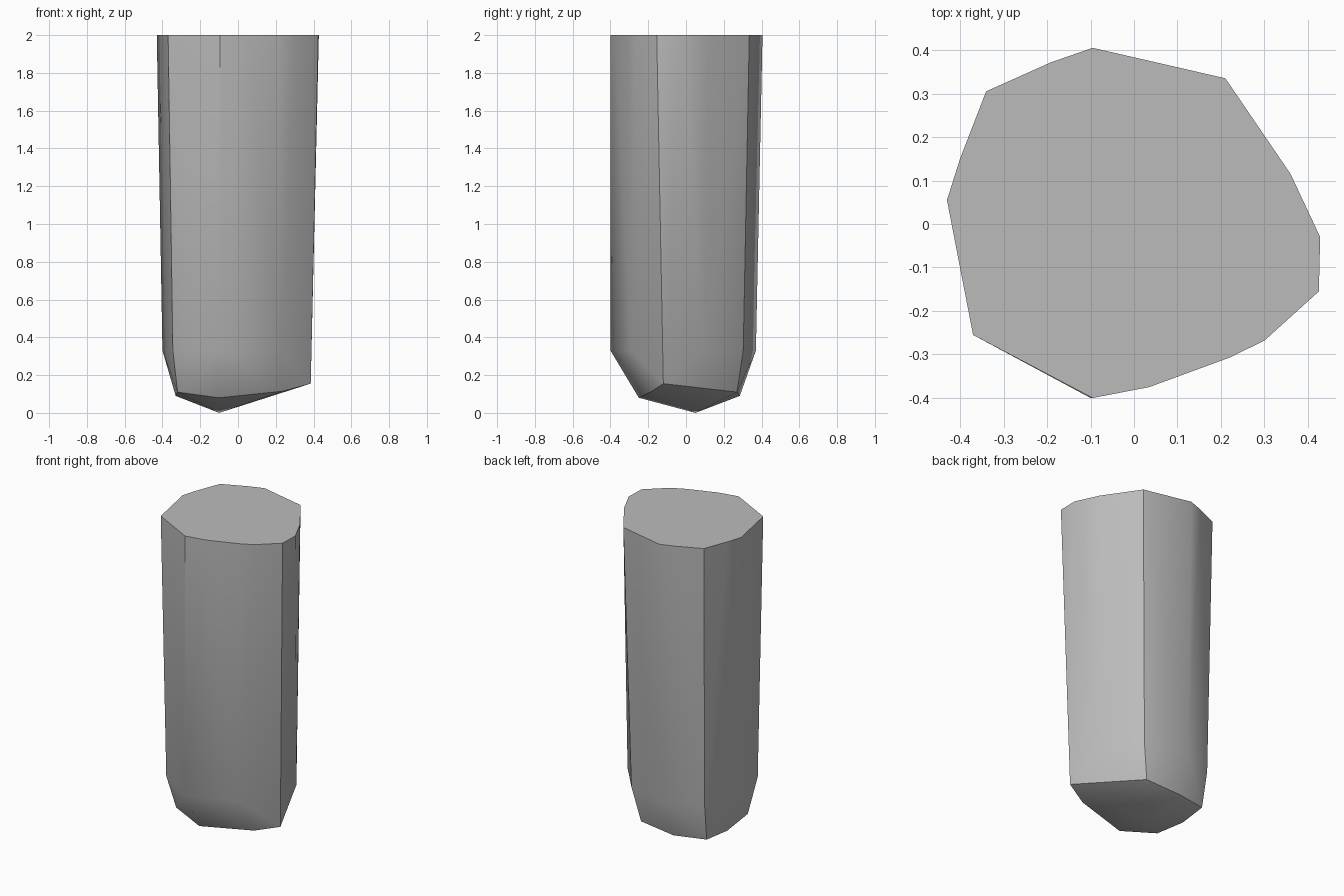
import bpy, bmesh, math

cube = bpy.data.objects.get("Cube")
if cube:
    bpy.data.objects.remove(cube, do_unlink=True)

# Grey stone
stone = bpy.data.materials.new("stone_grey")
stone.use_nodes = True
colour = (0.5, 0.5, 0.5, 1)
stone.diffuse_color = colour
stone.node_tree.nodes["Principled BSDF"].inputs["Base Color"].default_value = colour

# Flat top outline
top = [(-.43, .055), (-.37, -.255), (-.095, -.4), (.035, -.375), (.22, -.307),
       (.3, -.268), (.425, -.155), (.428, -.03), (.36, .115), (.21, .335),
       (-.095, .405), (-.19, .372), (-.34, .305), (-.4, .15)]
# Shoulder where the walls start to turn in
shoulder = [(-.4, .06), (-.345, -.235), (-.1, -.4), (.22, -.29),
            (.345, .1), (.175, .303), (-.1, .37), (-.325, .275)]
# Uneven lower rim and the blunt tip
rim = [(-.33, .05, .09), (-.32, -.17, .11), (-.1, -.25, .08), (.24, -.18, .115),
       (.385, -.12, .155), (.13, .27, .11), (-.11, .285, .09), (-.315, .24, .1)]
tip = (-.1, .05, 0)

# The chipped block is the hull of its rims
points = [(x, y, 2) for x, y in top] + [(x, y, .33) for x, y in shoulder] + rim + [tip]
bm = bmesh.new()
for p in points:
    bm.verts.new(p)
hull = bmesh.ops.convex_hull(bm, input=bm.verts[:])
loose = [v for v in bm.verts if not v.link_faces]
bmesh.ops.delete(bm, geom=loose, context='VERTS')
bmesh.ops.dissolve_limit(bm, angle_limit=math.radians(.5), verts=bm.verts[:], edges=bm.edges[:])
bmesh.ops.recalc_face_normals(bm, faces=bm.faces[:])

mesh = bpy.data.meshes.new("stone_pillar")
bm.to_mesh(mesh)
bm.free()
mesh.materials.append(stone)
pillar = bpy.data.objects.new("stone_pillar", mesh)
bpy.context.collection.objects.link(pillar)

# Soft faces with crisp corner edges
bpy.ops.object.select_all(action='DESELECT')
pillar.select_set(True)
bpy.context.view_layer.objects.active = pillar
bpy.ops.object.shade_smooth_by_angle(angle=math.radians(35))
